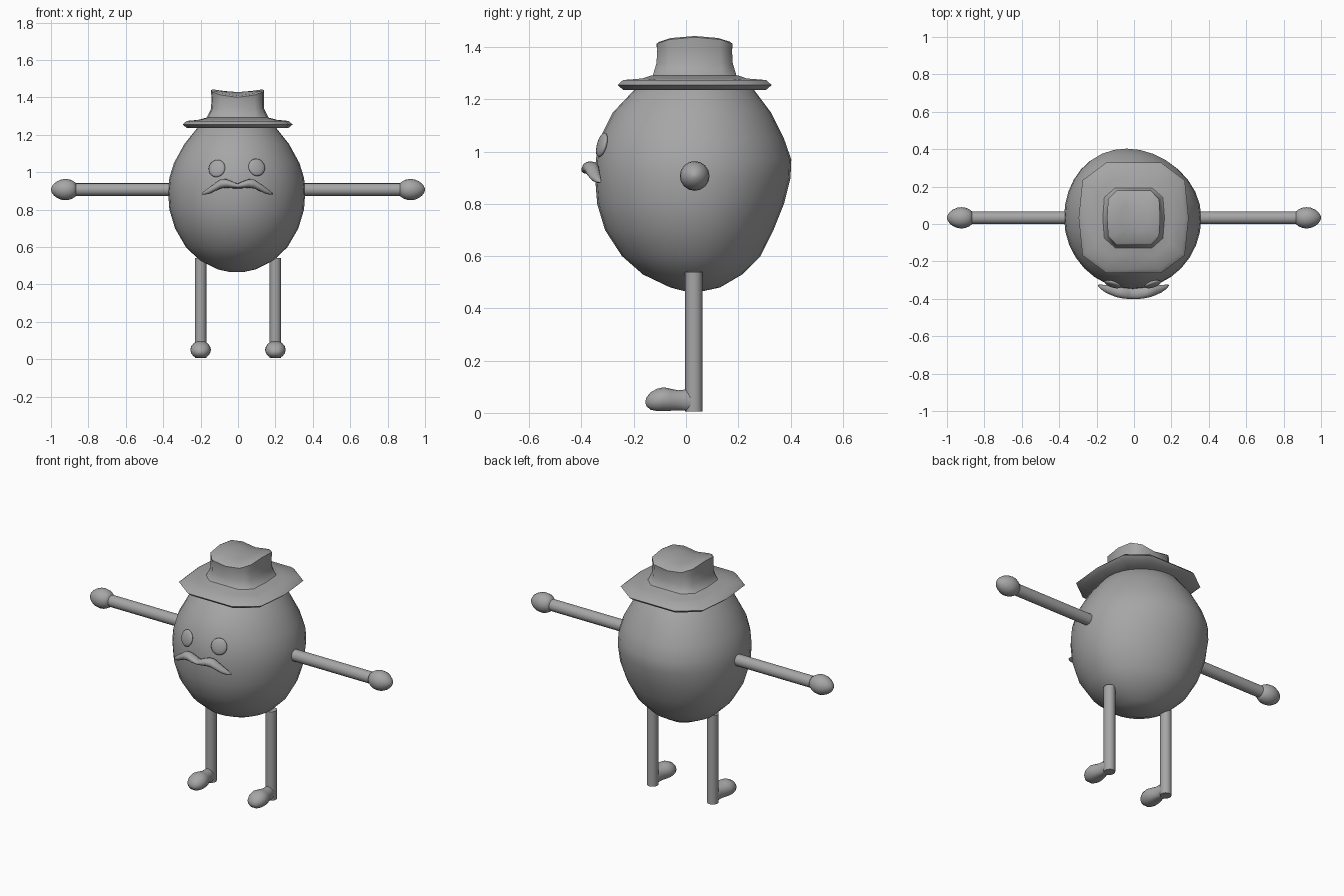
import bpy, bmesh, math
from mathutils import Vector, Matrix

if "Cube" in bpy.data.objects:
    bpy.data.objects.remove(bpy.data.objects["Cube"])

grey = bpy.data.materials.new("plain grey")
grey.diffuse_color = (0.38, 0.38, 0.38, 1)
grey.use_nodes = True
grey.node_tree.nodes["Principled BSDF"].inputs["Base Color"].default_value = grey.diffuse_color


def finish(name, bm, angle=60):
    bmesh.ops.recalc_face_normals(bm, faces=bm.faces)
    mesh = bpy.data.meshes.new(name)
    bm.to_mesh(mesh)
    bm.free()
    mesh.materials.append(grey)
    obj = bpy.data.objects.new(name, mesh)
    bpy.context.collection.objects.link(obj)
    bpy.ops.object.select_all(action='DESELECT')
    obj.select_set(True)
    bpy.context.view_layer.objects.active = obj
    bpy.ops.object.shade_smooth_by_angle(angle=math.radians(angle))
    return obj


def loft(name, rings, angle=60):
    """Skin a list of equal point rings and close both ends."""
    bm = bmesh.new()
    vs = [[bm.verts.new(p) for p in ring] for ring in rings]
    n = len(vs[0])
    for a, b in zip(vs, vs[1:]):
        for i in range(n):
            j = (i + 1) % n
            bm.faces.new((a[i], a[j], b[j], b[i]))
    for ring in (vs[0], vs[-1]):
        mid = sum((v.co for v in ring), Vector()) / n
        c = bm.verts.new(mid)
        for i in range(n):
            bm.faces.new((ring[i], ring[(i + 1) % n], c))
    return finish(name, bm, angle)


def circle(n):
    return [(math.cos(2 * math.pi * i / n), math.sin(2 * math.pi * i / n)) for i in range(n)]


# Egg body: height, half width, front y, back y
body = [(0.467, .04, -.01, .07), (0.48, .10, -.06, .13), (0.53, .20, -.165, .215),
        (0.60, .272, -.245, .285), (0.70, .33, -.31, .335), (0.80, .36, -.34, .375),
        (0.90, .367, -.348, .40), (0.97, .36, -.345, .403), (1.05, .335, -.33, .375),
        (1.15, .28, -.28, .325), (1.25, .20, -.185, .25), (1.31, .12, -.09, .16),
        (1.335, .05, -.02, .08)]
rings = []
for z, w, front, back in body:
    ring = []
    for c, s in circle(32):
        x = w * c - 0.007 - 0.09 * w * max(0, s) ** 2
        mid = 0.033
        y = mid + s * ((back - mid) if s > 0 else (mid - front))
        ring.append((x, y, z))
    rings.append(ring)
loft("egg_body", rings)


# Hat outline: a faceted rounded square with a point in the middle of each side
def outline(hx, hy, z, a, b):
    quarter = [(1, 0), (a, .68), (b, 1), (0, 1)]
    half = quarter + [(-x, y) for x, y in quarter[2:0:-1]]
    pts = half + [(-x, -y) for x, y in half]
    return [(-0.002 + hx * x, 0.033 + hy * y, z) for x, y in pts]


loft("hat_brim", [outline(.15, .15, 1.237, .95, .55), outline(.27, .272, 1.235, .93, .52),
                  outline(.294, .295, 1.255, .93, .50), outline(.272, .274, 1.274, .93, .52),
                  outline(.21, .20, 1.28, .94, .55), outline(.165, .165, 1.292, .95, .6)], 45)


# Pinched hat crown
def crown_top(hx, hy, drop):
    return [(x, y, 1.444 - drop - 0.02 * (1 - abs(x + .002) / .142) - 0.018 * ((y - .033) / .145) ** 2)
            for x, y, z in outline(hx, hy, 0, .96, .65)]


loft("hat_crown", [outline(.19, .18, 1.275, .95, .58), outline(.165, .16, 1.292, .95, .6),
                   outline(.142, .146, 1.338, .96, .65), outline(.14, .143, 1.39, .96, .65),
                   crown_top(.142, .145, .006), crown_top(.132, .135, 0),
                   crown_top(.07, .07, 0)], 50)

# Arms and teardrop hands
for side, label in ((-1, "left"), (1, "right")):
    loft(label + "_arm", [[(side * x, .033 + .034 * c, .907 + .034 * s) for c, s in circle(16)]
                          for x in (.30, .90)])
    hand = [(.865, .034), (.882, .046), (.90, .054), (.922, .057), (.945, .054),
            (.968, .044), (.985, .031), (.995, .017), (1.0, .005)]
    loft(label + "_hand", [[(side * x, .033 + r * c, .907 + r * s) for c, s in circle(16)]
                           for x, r in hand])

    # Legs
    loft(label + "_leg", [[(side * .2 + .031 * c, .03 + .033 * s, z) for c, s in circle(16)]
                          for z in (.006, .54)])
    # Feet: y, half width, bottom, top
    foot = [(.045, .026, .006, .075), (.0, .032, .006, .088), (-.03, .037, .008, .085),
            (-.06, .050, .006, .091), (-.085, .055, .005, .096), (-.11, .053, .005, .091),
            (-.135, .042, .010, .078), (-.15, .024, .022, .060), (-.155, .008, .034, .046)]
    loft(label + "_foot", [[(side * .2 + w * c, y, max(lo + .002, (lo + hi) / 2 + (hi - lo) / 2 * s * 1.04))
                            for c, s in circle(16)] for y, w, lo, hi in foot])

    # Flattened round eyes lying on the face
    bm = bmesh.new()
    spot = Vector((-.113 if side < 0 else .1, -.322, 1.02 if side < 0 else 1.026))
    normal = Vector((side * .32, -1, .27))
    bmesh.ops.create_uvsphere(bm, u_segments=20, v_segments=10, radius=1,
                              matrix=Matrix.Translation(spot)
                              @ normal.to_track_quat('Z', 'Y').to_matrix().to_4x4()
                              @ Matrix.Diagonal((.046, .048, .014, 1)))
    finish(label + "_eye", bm)

# Curled moustache: x, centre y, centre z, y radius, z radius
curl = [(0, -.372, .926, .028, .012), (.025, -.371, .932, .030, .018), (.06, -.367, .940, .030, .023),
        (.09, -.362, .937, .029, .024), (.12, -.355, .920, .025, .021), (.15, -.346, .902, .020, .017),
        (.175, -.336, .890, .012, .010), (.19, -.328, .884, .003, .003)]
path = [(-x, y, z, a, b) for x, y, z, a, b in curl[:0:-1]] + curl
loft("moustache", [[(x - .003, y + a * c, z + b * s) for c, s in circle(12)]
                   for x, y, z, a, b in path])
